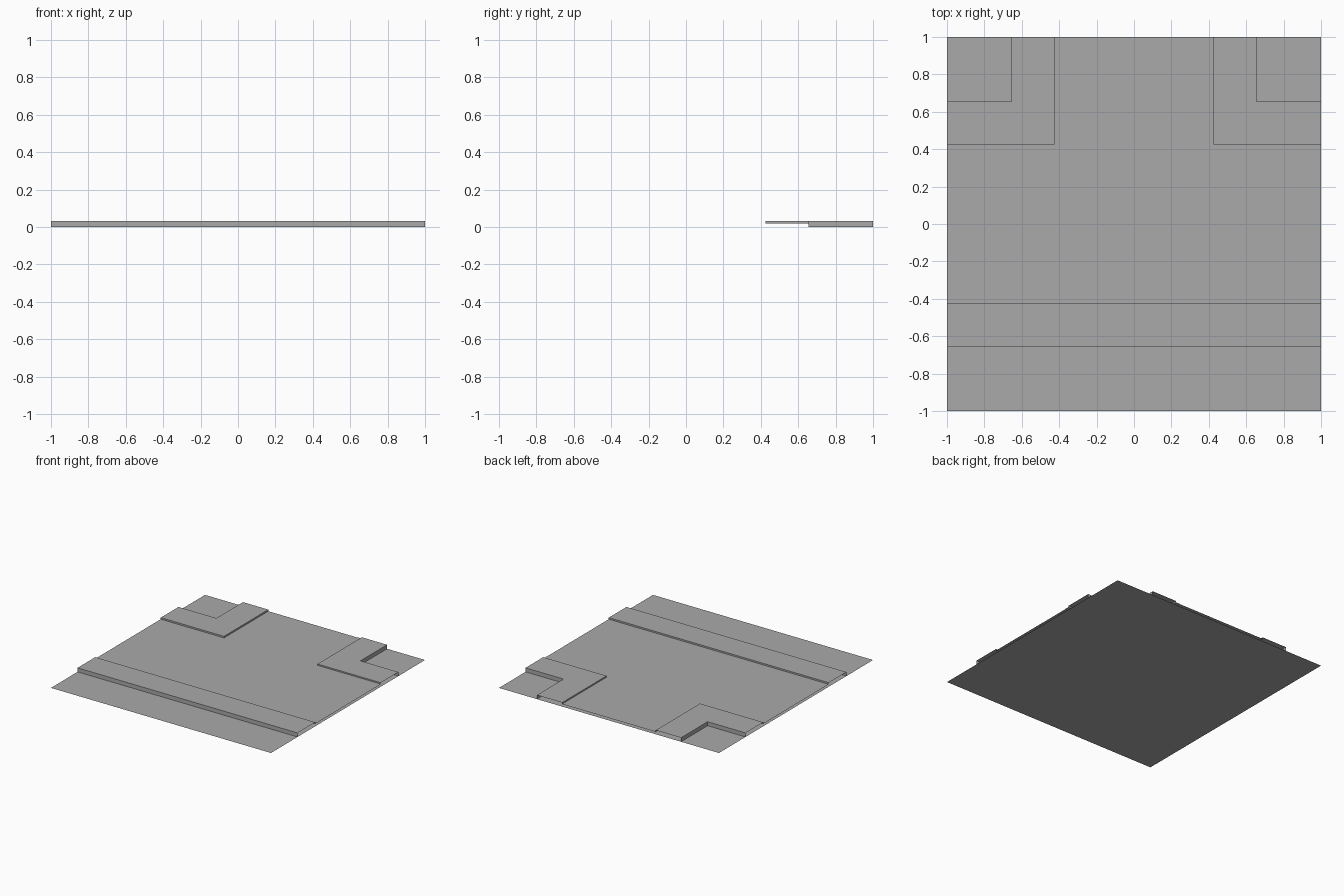
import bpy

cube = bpy.data.objects.get("Cube")
if cube:
    bpy.data.objects.remove(cube, do_unlink=True)

# One plain grey for the whole tile
grey = bpy.data.materials.new("grey")
grey.use_nodes = True
colour = (0.4, 0.4, 0.4, 1)
grey.diffuse_color = colour
grey.node_tree.nodes["Principled BSDF"].inputs["Base Color"].default_value = colour

ROAD_Z, WALK_Z = 0.02, 0.033      # road level, pavement level
IN, OUT = 0.425, 0.655            # pavement edge at road, edge at lawn


def build(name, polygons):
    """Make an object from a list of separate polygons."""
    verts = [v for poly in polygons for v in poly]
    faces, start = [], 0
    for poly in polygons:
        faces.append(range(start, start + len(poly)))
        start += len(poly)
    mesh = bpy.data.meshes.new(name)
    mesh.from_pydata(verts, [], [list(f) for f in faces])
    mesh.materials.append(grey)
    obj = bpy.data.objects.new(name, mesh)
    bpy.context.collection.objects.link(obj)


def flat(points, z, s=1):
    """Upward facing polygon, mirrored in x when s is -1."""
    loop = [(s * x, y, z) for x, y in points]
    return loop if s > 0 else loop[::-1]


def wall(path, low, high, s=1):
    """Upright faces along a path, facing the right-hand side of it."""
    faces = []
    for (ax, ay), (bx, by) in zip(path, path[1:]):
        quad = [(s * ax, ay, low), (s * bx, by, low),
                (s * bx, by, high), (s * ax, ay, high)]
        faces.append(quad if s > 0 else quad[::-1])
    return faces


# Ground sheet
build("ground", [flat([(-1, -1), (1, -1), (1, 1), (-1, 1)], 0)])

# Road surface: straight road with a branch to the back
build("road", [flat([(-1, -IN), (1, -IN), (1, IN), (IN, IN),
                     (IN, 1), (-IN, 1), (-IN, IN), (-1, IN)], ROAD_Z)])

# Straight pavement with a low kerb to the road, open at the ends
build("front_pavement",
      [flat([(-1, -OUT), (1, -OUT), (1, -IN), (-1, -IN)], WALK_Z)]
      + wall([(-1, -OUT), (1, -OUT)], 0, WALK_Z)
      + wall([(1, -IN), (-1, -IN)], ROAD_Z, WALK_Z))

# Corner pavements
road_edge = [(IN, 1), (IN, IN), (1, IN)]
lawn_edge = [(1, OUT), (OUT, OUT), (OUT, 1)]
for side, s in (("left", 1), ("right", -1)):
    build(side + "_corner_pavement",
          [flat(road_edge + lawn_edge, WALK_Z, s)]
          + wall(road_edge, ROAD_Z, WALK_Z, s)
          + wall(lawn_edge, 0, WALK_Z, s))

# Narrow gutter beside the left corner
G = 0.385
build("left_gutter", [flat([(G, 1), (G, G), (1, G), (1, IN), (IN, IN), (IN, 1)],
                           ROAD_Z + 0.002)])
